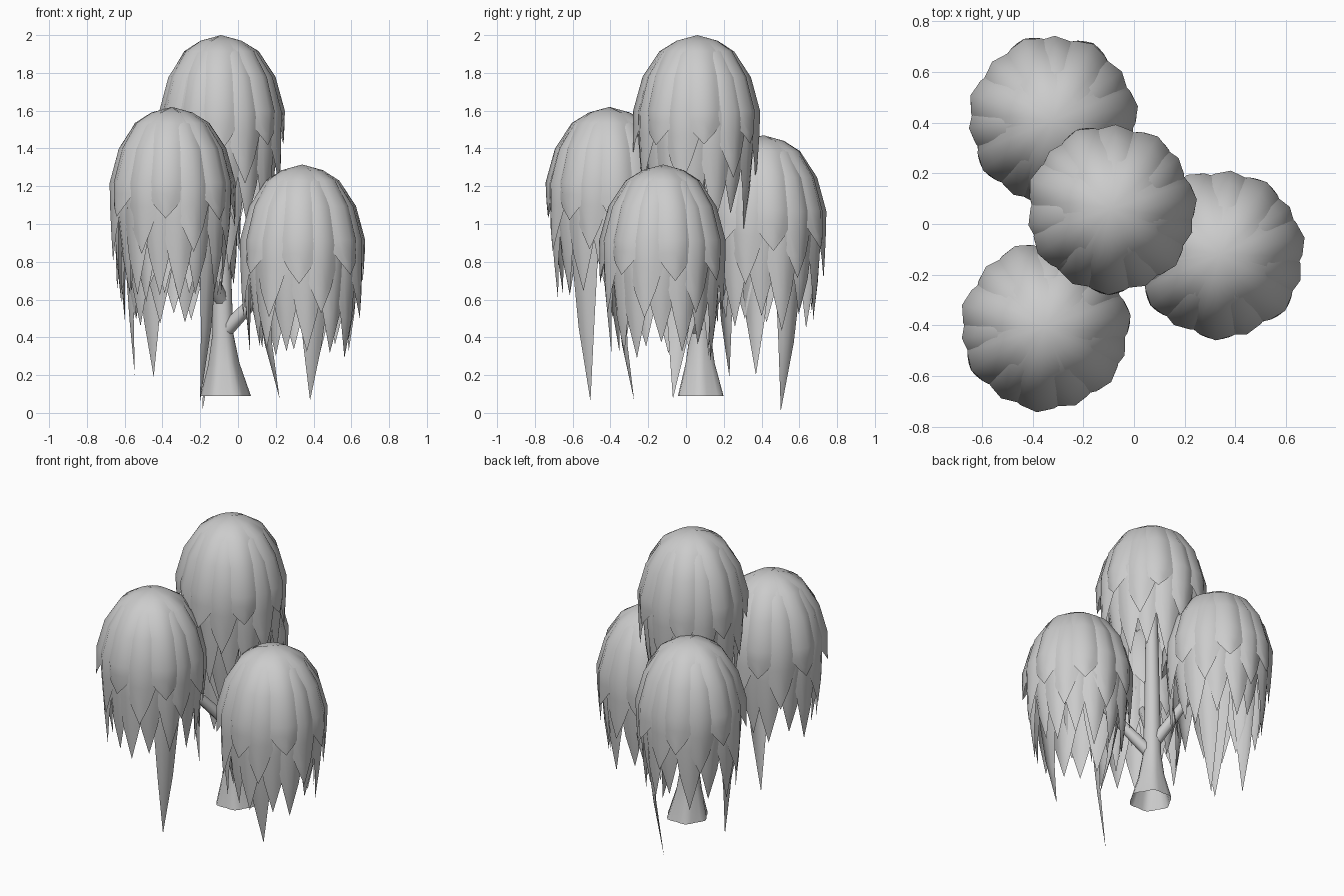
import bpy, bmesh, random
from math import sin, cos, pi, radians
from mathutils import Vector

random.seed(4)
if "Cube" in bpy.data.objects:
    bpy.data.objects.remove(bpy.data.objects["Cube"])

grey = bpy.data.materials.new("plain grey")
grey.use_nodes = True
grey.diffuse_color = (0.6, 0.6, 0.6, 1)
grey.node_tree.nodes["Principled BSDF"].inputs["Base Color"].default_value = (0.6, 0.6, 0.6, 1)


def finish(bm, name, angle):
    bmesh.ops.remove_doubles(bm, verts=bm.verts, dist=0.0005)
    mesh = bpy.data.meshes.new(name)
    bm.to_mesh(mesh)
    bm.free()
    mesh.materials.append(grey)
    ob = bpy.data.objects.new(name, mesh)
    bpy.context.collection.objects.link(ob)
    bpy.ops.object.select_all(action="DESELECT")
    ob.select_set(True)
    bpy.context.view_layer.objects.active = ob
    bpy.ops.object.shade_smooth_by_angle(angle=radians(angle))
    return ob


def loft(bm, rows, closed=False):
    """Skin rows of points with quads."""
    rows = [[bm.verts.new(p) for p in row] for row in rows]
    for a, b in zip(rows, rows[1:]):
        n = len(a)
        for i in range(n if closed else n - 1):
            j = (i + 1) % n
            bm.faces.new((a[i], b[i], b[j], a[j]))


# Crown dome as (depth below top, radius), and leaf width along its length
DOME = [(0, 0), (0.03, 0.11), (0.085, 0.2), (0.22, 0.29), (0.4, 0.34)]
WIDTHS = (1, 1, 1, 0.98, 0.92, 0.72, 0.4, 0)
LEAVES = 7


def leaf(bm, centre, angle, scale, length, tip_radius):
    """One drooping leaf, ridged along its middle and tapering to a point."""
    last_d, last_r = DOME[-1]
    path = [(d + 0.15 * (1 - scale), r * scale) for d, r in DOME]
    for t in (0.33, 0.66, 1):
        path.append((last_d + (length - last_d) * t,
                     last_r * scale + (tip_radius - last_r * scale) * t ** 1.6))
    rows = []
    for i, ((d, r), w) in enumerate(zip(path, WIDTHS)):
        spread = w * pi / LEAVES * (last_r * scale / r if i > 4 else 1)
        row = []
        for k in (-1, -0.5, 0, 0.5, 1):
            a = angle + k * spread
            rr = r * (1 - 0.13 * abs(k * w) ** 1.4 * min(1, d / 0.2))
            row.append(centre + Vector((rr * cos(a), rr * sin(a), -d)))
        rows.append(row)
    loft(bm, rows)


# Leaf layers: dome scale, leaf length, tip radius, direction of first leaf
LAYERS = [(1.0, 0.62, 0.335, 8), (0.98, 0.8, 0.315, -17),
          (0.94, 1.02, 0.27, 20), (0.92, 0.98, 0.25, -5)]

# Crown tops, and long strands as (angle, radius, length)
CROWNS = {
    "top_crown": ((-0.09, 0.06, 2.0), [(157, 0.13, 1.24), (-75, 0.16, 1.25)]),
    "front_crown": ((-0.35, -0.405, 1.62), [(-34, 0.18, 1.56)]),
    "left_crown": ((0.34, -0.12, 1.315), [(157, 0.13, 1.24), (-75, 0.16, 1.25)]),
    "back_crown": ((-0.32, 0.41, 1.47),
                   [(35, 0.16, 1.46), (190, 0.23, 1.27), (235, 0.22, 1.28)]),
}
for name, (top, strands) in CROWNS.items():
    bm = bmesh.new()
    for scale, length, tip, turn in LAYERS:
        for i in range(LEAVES):
            a = i * 2 * pi / LEAVES + radians(turn) + random.uniform(-0.06, 0.06)
            leaf(bm, Vector(top), a, scale, length + random.uniform(-0.05, 0.02),
                 tip + random.uniform(-0.01, 0.01))
    for deg, r, length in strands:
        leaf(bm, Vector(top), radians(deg), 0.85, length, r)
    finish(bm, name, 50)


def limb(name, stations, sides, flute=0.0):
    """Tapered limb; stations are (x, y, z, radius), fluted at the foot."""
    bm = bmesh.new()
    pts = [Vector(s[:3]) for s in stations]
    rows = []
    for n, (p, s) in enumerate(zip(pts, stations)):
        axis = pts[min(n + 1, len(pts) - 1)] - pts[max(n - 1, 0)]
        turn = Vector((0, 0, 1)).rotation_difference(axis)
        row = []
        for i in range(sides):
            a = 2 * pi * i / sides
            r = s[3] * (1 + flute * cos(6 * a) * max(0, 1 - n / 2))
            offset = turn @ Vector((r * cos(a), r * sin(a), 0))
            if n == 0 and flute:
                offset.z = 0
            row.append(p + offset)
        rows.append(row)
    loft(bm, rows, closed=True)
    bmesh.ops.recalc_face_normals(bm, faces=bm.faces)
    return finish(bm, name, 60)


limb("trunk", [(-0.065, 0.078, 0.09, 0.125), (-0.075, 0.075, 0.26, 0.08),
               (-0.08, 0.075, 0.42, 0.055), (-0.085, 0.07, 0.8, 0.047),
               (-0.09, 0.06, 1.3, 0.038), (-0.09, 0.06, 1.75, 0.02)], 24, 0.07)

# Branches reach from the trunk into the three lower crowns
for name, crown, z in (("left_branch", "left_crown", 0.42),
                       ("front_branch", "front_crown", 0.58),
                       ("back_branch", "back_crown", 0.48)):
    top = Vector(CROWNS[crown][0])
    root = Vector((-0.08, 0.07, z))
    end = Vector((top.x, top.y, top.z - 0.45))
    mid = root.lerp(end, 0.5)
    limb(name, [(*root, 0.04), (*mid, 0.03), (*end, 0.02),
                (top.x, top.y, top.z - 0.15, 0.012)], 8)
